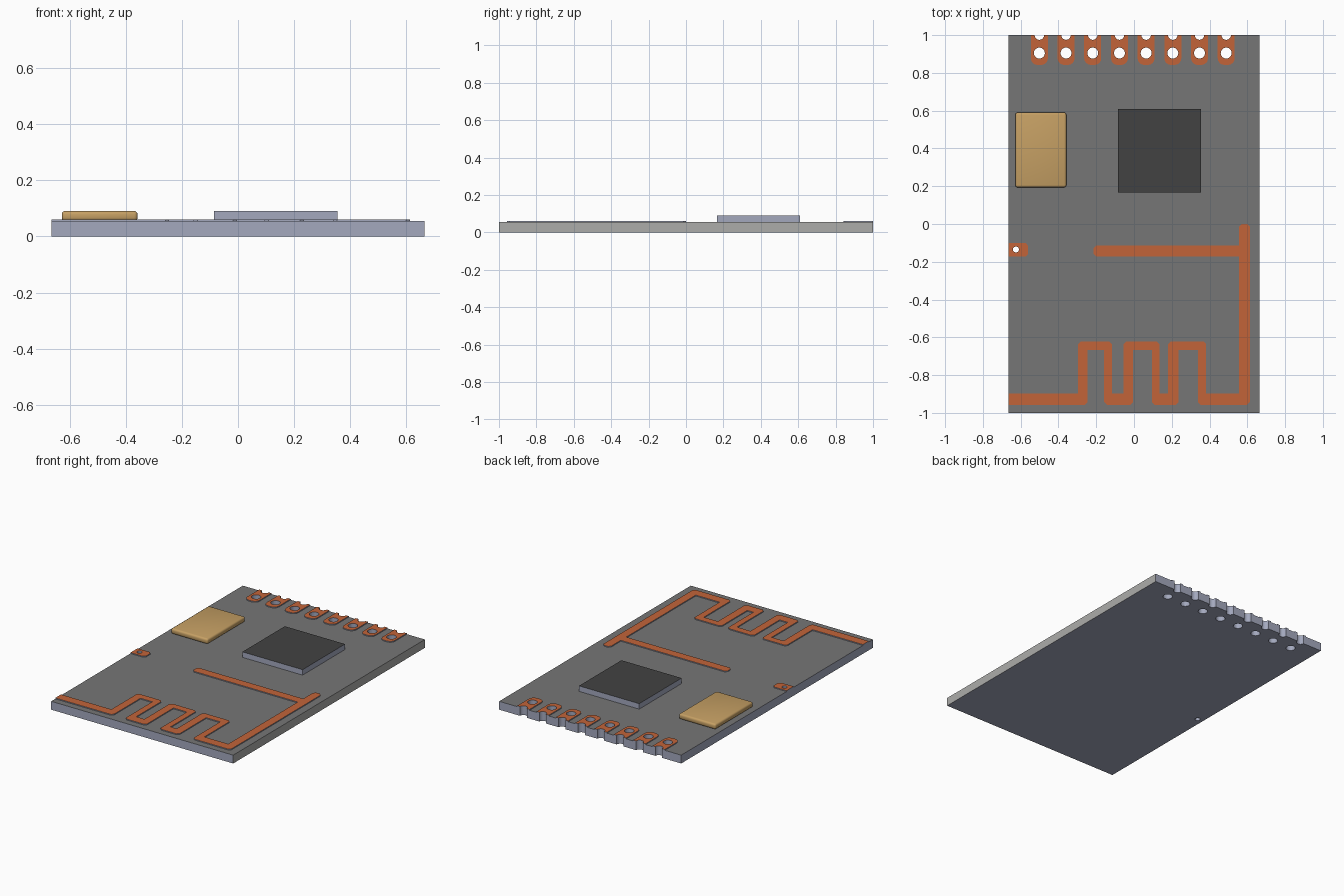
import bpy, bmesh, math
from mathutils import Vector

cube = bpy.data.objects.get("Cube")
if cube:
    bpy.data.objects.remove(cube, do_unlink=True)

BOARD_TOP, TRACE_TOP, CHIP_TOP = 0.055, 0.061, 0.091
HALF_W = 0.665
PAD_X = [-0.501 + 0.1413 * i for i in range(8)]


def material(name, srgb):
    col = [((c / 255 + 0.055) / 1.055) ** 2.4 for c in srgb] + [1]
    m = bpy.data.materials.new(name)
    m.use_nodes = True
    m.diffuse_color = col
    m.node_tree.nodes["Principled BSDF"].inputs["Base Color"].default_value = col
    return m


board_grey = material("board grey", (118, 118, 118))
edge_grey = material("edge grey", (172, 172, 170))
side_lavender = material("side lavender", (164, 169, 190))
copper = material("copper", (194, 100, 57))
chip_black = material("chip black", (66, 66, 66))
gold = material("gold", (198, 160, 100))


def new_object(name, bm, mats):
    mesh = bpy.data.meshes.new(name)
    bmesh.ops.recalc_face_normals(bm, faces=bm.faces)
    bm.to_mesh(mesh)
    bm.free()
    ob = bpy.data.objects.new(name, mesh)
    bpy.context.collection.objects.link(ob)
    for m in mats:
        mesh.materials.append(m)
    return ob


def prism(name, outline, z0, z1, mats):
    """Extrude a flat outline from z0 to z1."""
    bm = bmesh.new()
    face = bm.faces.new([bm.verts.new((x, y, z0)) for x, y in outline])
    ext = bmesh.ops.extrude_face_region(bm, geom=[face])
    for v in ext["geom"]:
        if isinstance(v, bmesh.types.BMVert):
            v.co.z = z1
    return new_object(name, bm, mats)


def rect(x0, x1, y0, y1):
    return [(x0, y0), (x1, y0), (x1, y1), (x0, y1)]


def chamfer(outline, size):
    """Cut the convex corners of a counter-clockwise outline, except at the board edge."""
    out = []
    for i, p in enumerate(outline):
        p = Vector(p)
        a = Vector(outline[i - 1]) - p
        b = Vector(outline[(i + 1) % len(outline)]) - p
        convex = a.x * b.y - a.y * b.x < 0
        if convex and p.x > -HALF_W + 0.01 and p.y < 0.99:
            out += [tuple(p + a.normalized() * size), tuple(p + b.normalized() * size)]
        else:
            out.append(tuple(p))
    return out


def paint(ob):
    """Slot 0 on top faces, slot 1 on the others, slot 2 (if any) on the +x edge."""
    for f in ob.data.polygons:
        f.material_index = 0 if f.normal.z > 0.5 else 1
        if len(ob.data.materials) > 2 and f.normal.x > 0.9 and f.center.x > HALF_W - 0.01:
            f.material_index = 2


def drill(ob, cutter):
    mod = ob.modifiers.new("holes", 'BOOLEAN')
    mod.operation = 'DIFFERENCE'
    mod.solver = 'EXACT'
    mod.object = cutter
    bpy.context.view_layer.objects.active = ob
    bpy.ops.object.modifier_apply(modifier=mod.name)


# Drill for the pin holes, edge notches and via
holes = [(x, 0.905, 0.029) for x in PAD_X]
holes += [(x, 1.0, 0.025) for x in PAD_X]
holes.append((-0.625, -0.135, 0.016))
bm = bmesh.new()
for x, y, r in holes:
    ret = bmesh.ops.create_cone(bm, cap_ends=True, segments=24, radius1=r, radius2=r, depth=0.4)
    bmesh.ops.translate(bm, verts=ret["verts"], vec=(x, y, 0))
cutter = new_object("hole_cutter", bm, [side_lavender])
cutter.hide_render = True

# Circuit board
board = prism("circuit_board", rect(-HALF_W, HALF_W, -1, 1), 0, BOARD_TOP,
              [board_grey, side_lavender, edge_grey])
drill(board, cutter)
paint(board)

# Pin pads with rounded inner ends
for i, x in enumerate(PAD_X):
    w, r, low = 0.045, 0.035, 0.842
    outline = [(x + w, 1.0), (x - w, 1.0)]
    for k in range(5):
        t = math.pi + k * math.pi / 8
        outline.append((x - w + r + r * math.cos(t), low + r + r * math.sin(t)))
    for k in range(5):
        t = 1.5 * math.pi + k * math.pi / 8
        outline.append((x + w - r + r * math.cos(t), low + r + r * math.sin(t)))
    pad = prism(f"pin_pad_{i + 1}", outline, BOARD_TOP, TRACE_TOP, [copper, side_lavender])
    drill(pad, cutter)
    paint(pad)

# Via pad on the side edge
via = prism("via_pad", chamfer(rect(-HALF_W, -0.56, -0.173, -0.1), 0.015),
            BOARD_TOP, TRACE_TOP, [copper, side_lavender])
drill(via, cutter)
paint(via)
bpy.data.objects.remove(cutter, do_unlink=True)

# Antenna: three loops along the front, then a riser with a side branch
LOW, BASE, INNER, HIGH = -0.957, -0.897, -0.668, -0.622
loops = [(-0.297, -0.245, -0.158, -0.116),
         (-0.056, -0.004, 0.095, 0.135),
         (0.18, 0.235, 0.338, 0.382)]
lower = [(-HALF_W, LOW)]
upper = [(-HALF_W, BASE)]
for a, b, c, d in loops:
    lower += [(b, LOW), (b, INNER), (c, INNER), (c, LOW)]
    upper += [(a, BASE), (a, HIGH), (d, HIGH), (d, BASE)]
lower += [(0.613, LOW), (0.613, 0.0)]
upper += [(0.557, BASE), (0.557, -0.172), (-0.215, -0.172), (-0.215, -0.115),
          (0.557, -0.115), (0.557, 0.0)]
antenna = prism("antenna_trace", chamfer(lower + upper[::-1], 0.014),
                BOARD_TOP, TRACE_TOP, [copper, side_lavender])
paint(antenna)

# Main chip
chip = prism("main_chip", rect(-0.085, 0.355, 0.167, 0.61), BOARD_TOP, CHIP_TOP,
             [chip_black, side_lavender])
paint(chip)

# Metal can with rounded edges
can = prism("metal_can", rect(-0.628, -0.358, 0.194, 0.59), BOARD_TOP, CHIP_TOP, [gold])
mod = can.modifiers.new("round", 'BEVEL')
mod.width = 0.012
mod.segments = 3
bpy.ops.object.select_all(action='DESELECT')
can.select_set(True)
bpy.context.view_layer.objects.active = can
bpy.ops.object.modifier_apply(modifier=mod.name)
bpy.ops.object.shade_smooth_by_angle(angle=math.radians(40))
